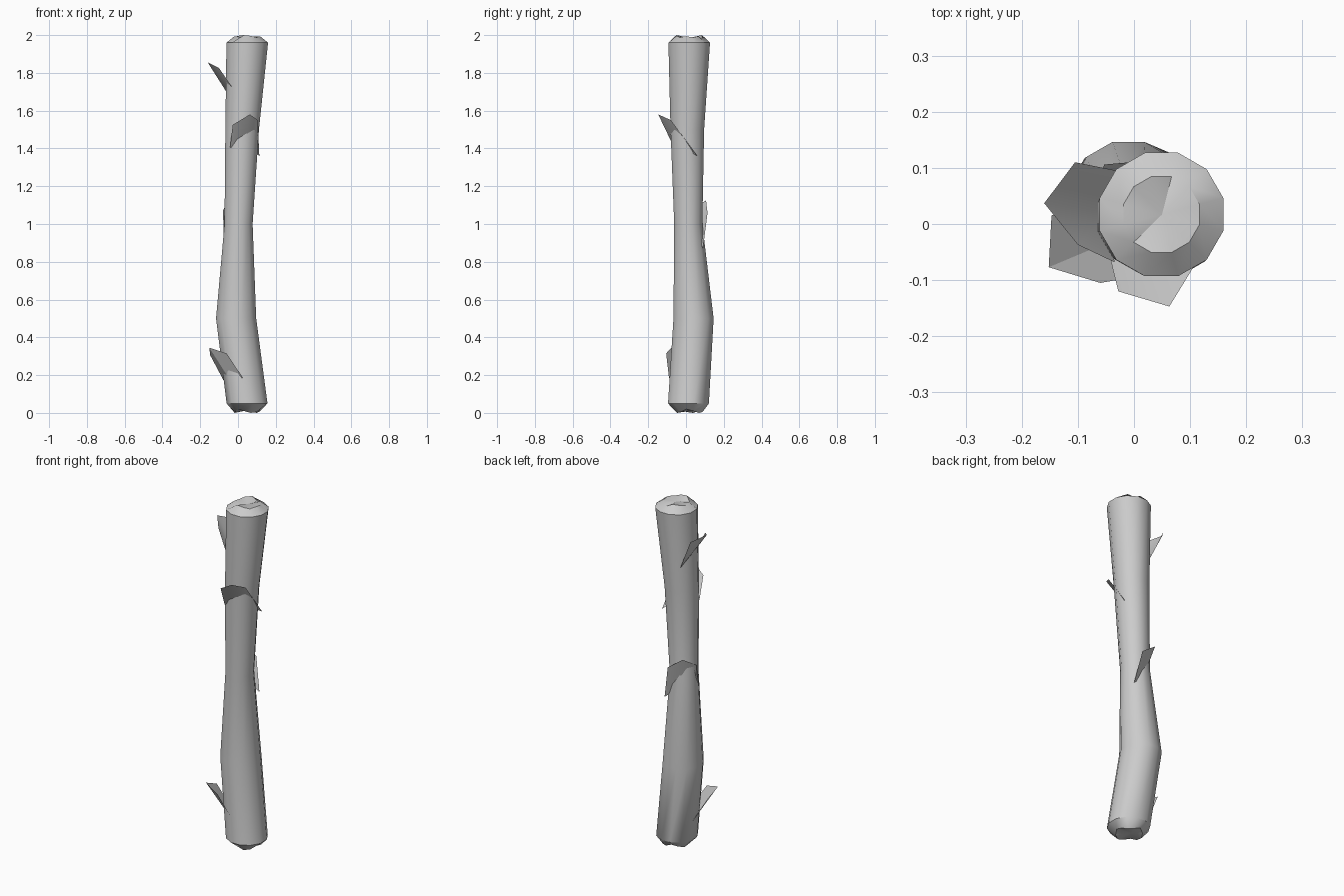
import bpy, bmesh, math
from mathutils import Vector

cube = bpy.data.objects.get("Cube")
if cube:
    bpy.data.objects.remove(cube, do_unlink=True)

bark = bpy.data.materials.new("grey_bark")
bark.use_nodes = True
GREY = (0.6, 0.6, 0.6, 1.0)
bark.diffuse_color = GREY
bark.node_tree.nodes["Principled BSDF"].inputs["Base Color"].default_value = GREY

SIDES = 12


def finish(bm, name, angle):
    mesh = bpy.data.meshes.new(name)
    bm.to_mesh(mesh)
    bm.free()
    obj = bpy.data.objects.new(name, mesh)
    bpy.context.collection.objects.link(obj)
    mesh.materials.append(bark)
    bpy.ops.object.select_all(action="DESELECT")
    obj.select_set(True)
    bpy.context.view_layer.objects.active = obj
    bpy.ops.object.shade_smooth_by_angle(angle=math.radians(angle))
    return obj


def ring(bm, x, y, z, r, bumps=None):
    verts = []
    for i in range(SIDES):
        a = 2 * math.pi * (i + 0.5) / SIDES
        dz = bumps[i % len(bumps)] if bumps else 0
        verts.append(bm.verts.new((x + r * math.cos(a), y + r * math.sin(a), z + dz)))
    return verts


def bridge(bm, low, high):
    for i in range(SIDES):
        j = (i + 1) % SIDES
        bm.faces.new((low[i], low[j], high[j], high[i]))


def fan(bm, loop, tip):
    centre = bm.verts.new(tip)
    for i in range(SIDES):
        bm.faces.new((loop[i], loop[(i + 1) % SIDES], centre))


# Crooked trunk with uneven broken ends: x, y, z, radius
TRUNK = [
    (0.048, 0.013, 0.05, 0.112),
    (-0.010, 0.040, 0.50, 0.110),
    (0.003, 0.012, 1.00, 0.077),
    (0.022, 0.007, 1.50, 0.092),
    (0.049, 0.017, 1.96, 0.114),
]
bm = bmesh.new()
bottom = ring(bm, 0.05, 0.02, 0.0, 0.07, [0.01, 0.0, 0.005, 0.02])
rings = [ring(bm, *row) for row in TRUNK]
top = ring(bm, 0.049, 0.017, 2.0, 0.07, [-0.012, -0.006, -0.02, 0, -0.004])
loops = [bottom] + rings + [top]
for low, high in zip(loops, loops[1:]):
    bridge(bm, low, high)
fan(bm, top, (0.05, 0.017, 1.985))
fan(bm, bottom, (0.04, 0.03, 0.012))
bmesh.ops.recalc_face_normals(bm, faces=bm.faces)
finish(bm, "trunk", 38)


# Peeling bark flakes: a free outer edge and a rooted inner edge
def flake(name, outer, root):
    bm = bmesh.new()
    o = [bm.verts.new(Vector(p)) for p in outer]
    r = [bm.verts.new(Vector(p)) for p in root]
    for i in range(2):
        bm.faces.new((r[i], r[i + 1], o[i + 1], o[i]))
    finish(bm, name, 30)


flake("lower_right_flake",
      [(-0.147, 0.015, 0.305), (-0.152, -0.077, 0.345), (-0.06, -0.105, 0.315)],
      [(-0.07, 0.05, 0.16), (-0.04, -0.03, 0.17), (0.025, -0.09, 0.185)])
flake("back_flake",
      [(0.038, 0.114, 1.06), (-0.053, 0.106, 1.125), (-0.08, 0.02, 1.07)],
      [(0.075, 0.09, 0.87), (-0.01, 0.06, 0.94), (-0.075, -0.005, 0.94)])
flake("front_flake",
      [(-0.028, -0.12, 1.525), (0.063, -0.147, 1.58), (0.104, -0.08, 1.55)],
      [(-0.042, -0.063, 1.405), (0.04, -0.04, 1.42), (0.113, 0.06, 1.36)])
flake("upper_right_flake",
      [(-0.105, 0.11, 1.825), (-0.16, 0.037, 1.855), (-0.1, -0.037, 1.825)],
      [(-0.03, 0.095, 1.65), (-0.04, 0.02, 1.69), (-0.035, -0.068, 1.73)])
